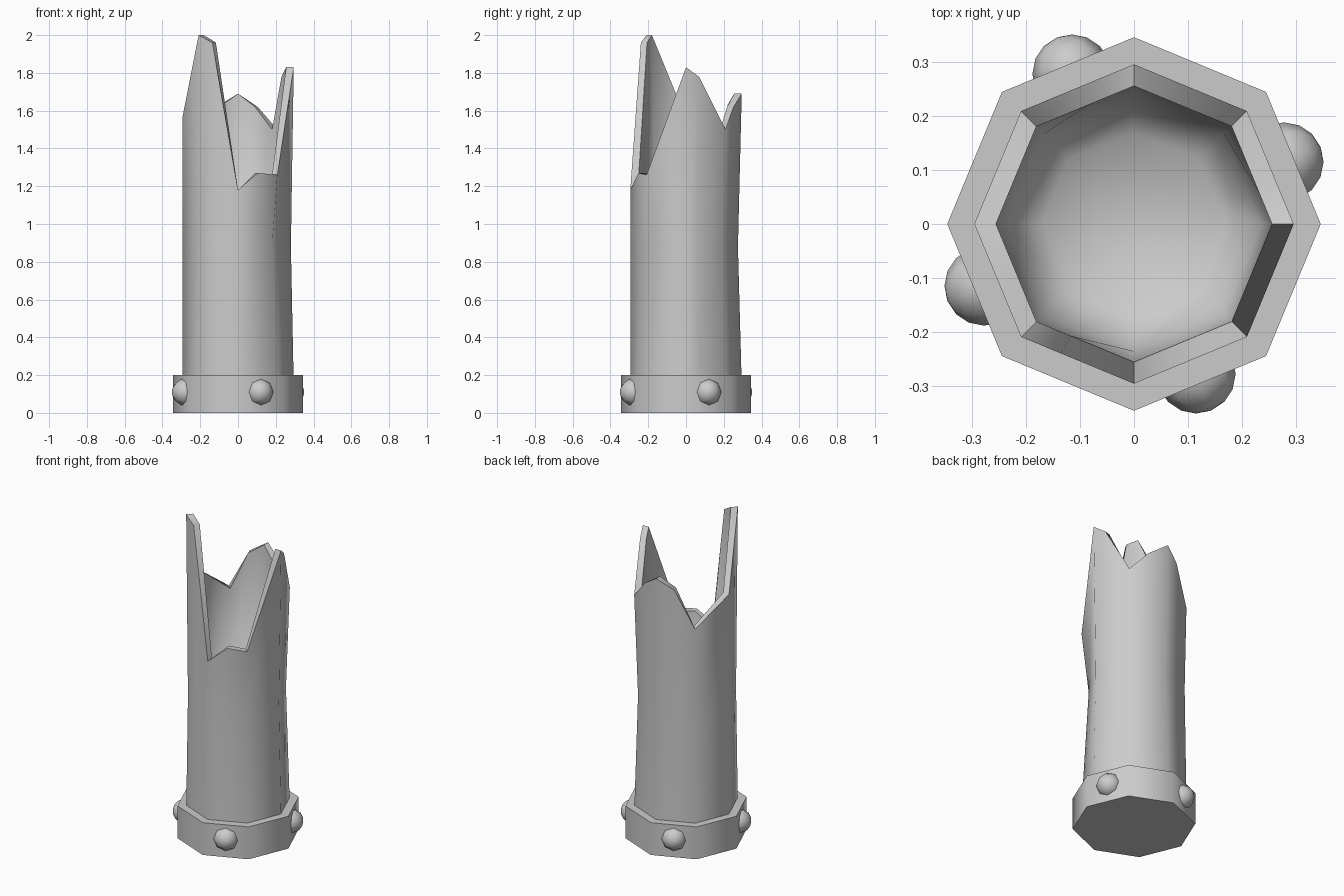
import bpy, bmesh
from math import cos, sin, pi, radians
from mathutils import Vector, Matrix

if "Cube" in bpy.data.objects:
    bpy.data.objects.remove(bpy.data.objects["Cube"])


def octo(p, radii):
    """Point at position p (0..8) around an octagon with a radius per corner."""
    i, f = int(p) % 8, p - int(p)
    j = (i + 1) % 8
    a = Vector((cos(i * pi / 4), sin(i * pi / 4), 0)) * radii[i]
    b = Vector((cos(j * pi / 4), sin(j * pi / 4), 0)) * radii[j]
    return a.lerp(b, f)


def finish(bm, name, angle=60):
    bmesh.ops.recalc_face_normals(bm, faces=bm.faces)
    me = bpy.data.meshes.new(name)
    bm.to_mesh(me)
    bm.free()
    ob = bpy.data.objects.new(name, me)
    bpy.context.collection.objects.link(ob)
    bpy.ops.object.select_all(action='DESELECT')
    ob.select_set(True)
    bpy.context.view_layer.objects.active = ob
    bpy.ops.object.shade_smooth_by_angle(angle=radians(angle))
    return ob


# Broken tube: jagged rim as (position around octagon, height)
rim = [(0, 1.83), (0.33, 1.78), (1, 1.5), (1.5, 1.62), (2, 1.69), (2.47, 1.63),
       (3, 1.4), (4, 1.56), (5, 2.0), (5.35, 1.96), (6, 1.18), (6.5, 1.27), (7, 1.26)]
dent = [0.28, 0.273, 0.275, 0.285, 0.295, 0.285, 0.293, 0.255]

bm = bmesh.new()


def ring(radius, z=None):
    radii = radius if isinstance(radius, list) else [radius] * 8
    verts = []
    for p, h in rim:
        v = octo(p, radii)
        v.z = h if z is None else z
        verts.append(bm.verts.new(v))
    return verts


rings = [ring(0.295, 0.15), ring(dent, 0.88), ring(0.295), ring(0.255),
         ring(0.235, 1.0), ring(0.17, 0.93)]
n = len(rim)
for a, b in zip(rings, rings[1:]):
    for i in range(n):
        j = (i + 1) % n
        bm.faces.new((a[i], a[j], b[j], b[i]))
# Inner floor and hidden bottom
bm.faces.new(rings[-1])
bm.faces.new(rings[0])
finish(bm, "broken_tube")

# Octagonal base collar
bm = bmesh.new()
bmesh.ops.create_cone(bm, cap_ends=True, segments=8, radius1=0.345, radius2=0.345,
                      depth=0.2, matrix=Matrix.Translation((0, 0, 0.1)))
for v in bm.verts:  # corners on the axes
    k = round(v.co.to_2d().angle_signed(Vector((1, 0))) / (pi / 4) - 1e-4)
    v.co.x, v.co.y = 0.345 * cos(k * pi / 4), 0.345 * sin(k * pi / 4)
finish(bm, "base_collar")

# Four round bolts on alternate collar faces
for k in range(4):
    a = radians(22.5 + 90 * k)
    bm = bmesh.new()
    m = (Matrix.Translation((0.3 * cos(a), 0.3 * sin(a), 0.11))
         @ Matrix.Rotation(a, 4, 'Z') @ Matrix.Rotation(pi / 2, 4, 'Y'))
    bmesh.ops.create_uvsphere(bm, u_segments=8, v_segments=8, radius=0.073, matrix=m)
    finish(bm, f"bolt_{k + 1}")
